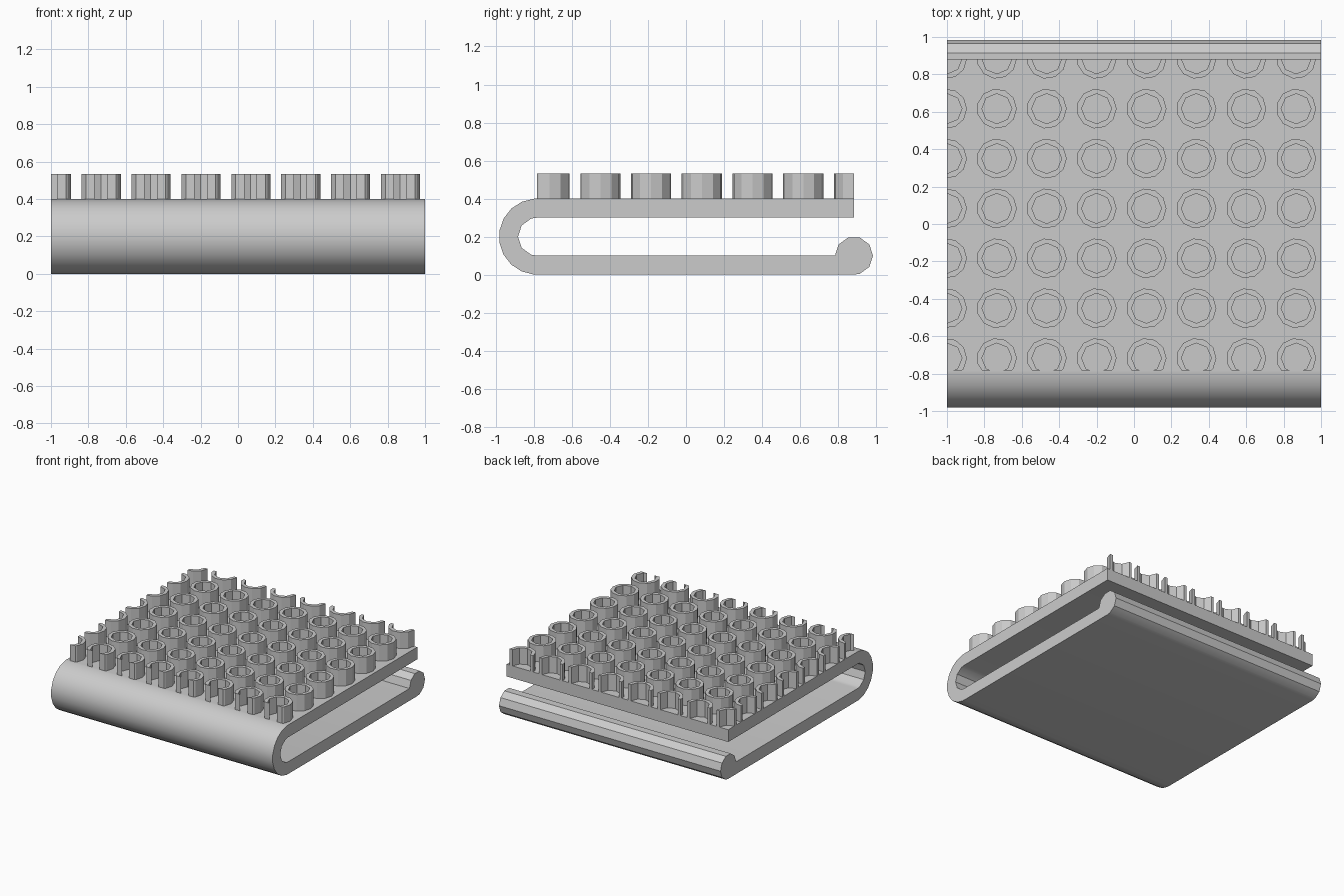
import bpy, bmesh
from math import cos, sin, pi, radians
from mathutils import Vector

cube = bpy.data.objects.get("Cube")
if cube:
    bpy.data.objects.remove(cube, do_unlink=True)

grey = bpy.data.materials.new("plain_grey")
grey.use_nodes = True
grey.diffuse_color = (0.6, 0.6, 0.6, 1)
grey.node_tree.nodes["Principled BSDF"].inputs["Base Color"].default_value = (0.6, 0.6, 0.6, 1)

FRONT, BACK = -0.7833, 0.8833   # straight span of the plates
TOP = 0.4                       # upper plate surface
PITCH = 0.2667                  # spacing of the rings


def finish(bm, name):
    bmesh.ops.recalc_face_normals(bm, faces=bm.faces[:])
    mesh = bpy.data.meshes.new(name)
    bm.to_mesh(mesh)
    bm.free()
    mesh.materials.append(grey)
    obj = bpy.data.objects.new(name, mesh)
    bpy.context.collection.objects.link(obj)
    bpy.ops.object.select_all(action='DESELECT')
    obj.select_set(True)
    bpy.context.view_layer.objects.active = obj
    bpy.ops.object.shade_smooth_by_angle(angle=radians(30))
    return obj


def arc(cy, cz, r, sides, first, last):
    """Corners first..last of a regular polygon, as (y, z)."""
    step = 2 * pi / sides
    return [(cy + r * cos(i * step), cz + r * sin(i * step))
            for i in range(first, last + 1)]


# Folded clip: side profile swept across the full width
profile = [(FRONT, 0), (BACK, 0)]
profile += arc(BACK, 0.1, 0.1, 10, -2, 5)            # rounded bead
profile += [(FRONT, 0.1)]
profile += arc(FRONT, 0.2, 0.1, 10, 3, 7)[::-1]      # inside of the bend
profile += [(FRONT, 0.3), (BACK, 0.3), (BACK, TOP), (FRONT, TOP)]
profile += arc(FRONT, 0.2, 0.2, 19, 5, 14)           # outside of the bend
bm = bmesh.new()
side = bm.faces.new([bm.verts.new((-1, y, z)) for y, z in profile])
swept = bmesh.ops.extrude_face_region(bm, geom=[side])["geom"]
bmesh.ops.translate(bm, vec=(2, 0, 0),
                    verts=[g for g in swept if isinstance(g, bmesh.types.BMVert)])
finish(bm, "folded_clip")

# Hollow rings in a grid on the upper plate
bm = bmesh.new()
for col in range(8):
    for row in range(7):
        centre = (-1 + PITCH * col, BACK - PITCH * row)
        edges = []
        for radius, sides in ((0.1067, 11), (0.08, 8)):
            loop = [bm.verts.new((x, y, TOP))
                    for x, y in arc(*centre, radius, sides, 0, sides - 1)]
            edges += [bm.edges.new((loop[i - 1], loop[i])) for i in range(sides)]
        bmesh.ops.triangle_fill(bm, edges=edges, use_beauty=True, normal=(0, 0, 1))
swept = bmesh.ops.extrude_face_region(bm, geom=bm.faces[:])["geom"]
bmesh.ops.translate(bm, vec=(0, 0, 0.1333),
                    verts=[g for g in swept if isinstance(g, bmesh.types.BMVert)])

# Trim the rings flush with the plate edges and cap the cuts
for point, normal in (((-1, 0, 0), (-1, 0, 0)),
                      ((0, FRONT, 0), (0, -1, 0)),
                      ((0, BACK, 0), (0, 1, 0))):
    bmesh.ops.bisect_plane(bm, geom=bm.verts[:] + bm.edges[:] + bm.faces[:], dist=1e-5,
                           plane_co=Vector(point), plane_no=Vector(normal), clear_outer=True)
    bmesh.ops.holes_fill(bm, edges=[e for e in bm.edges if e.is_boundary], sides=0)
finish(bm, "hollow_rings")
